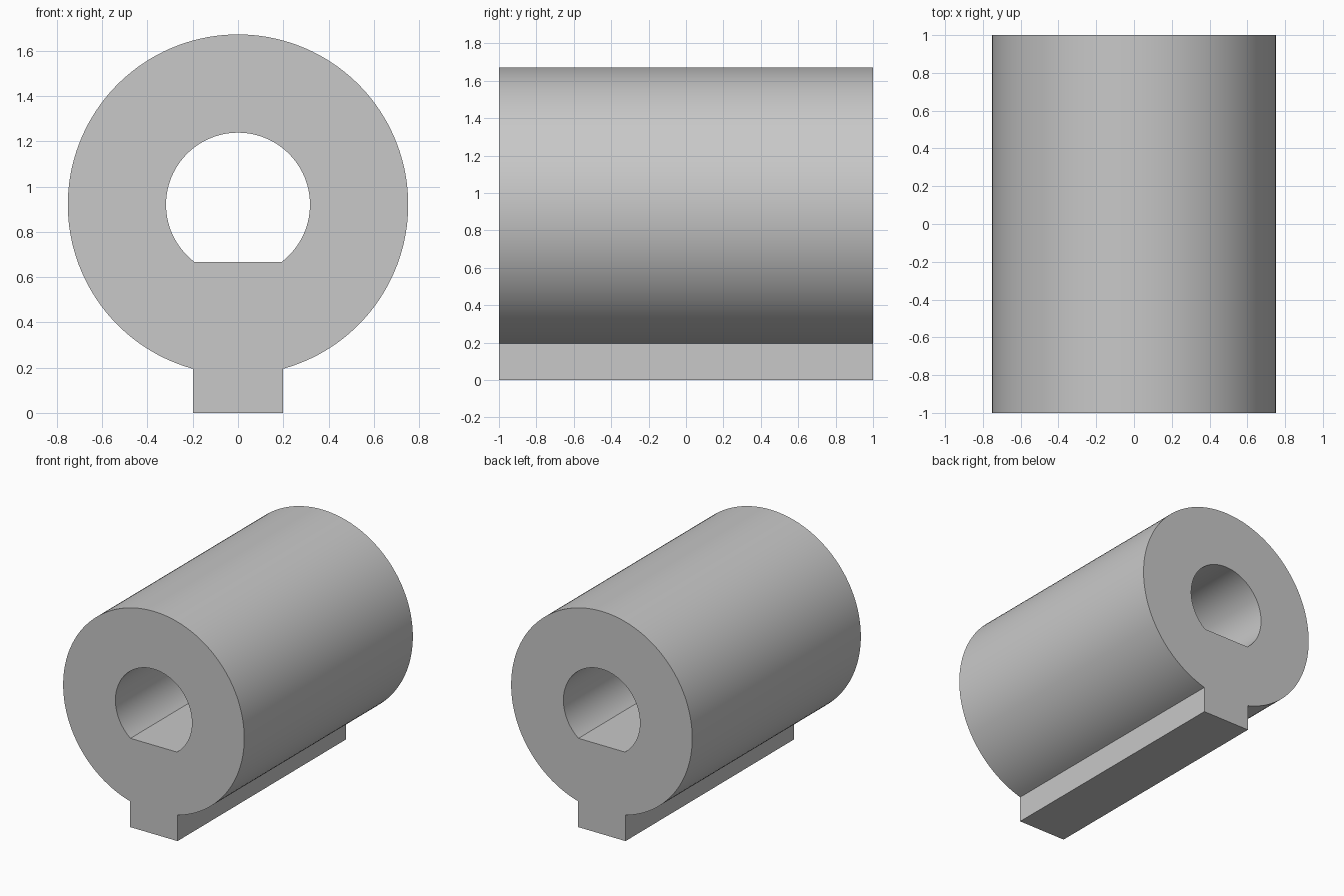
import bpy
import bmesh
import math
from mathutils import Vector

cube = bpy.data.objects.get("Cube")
if cube:
    bpy.data.objects.remove(cube)

CENTRE_Z = 0.92
OUTER_R = 0.752
BORE_R = 0.318
FLAT_DROP = 0.253      # flat of the bore, below the centre
KEY_HALF = 0.198
LENGTH = 2.0


def arc(radius, gap, steps):
    """Points round a circle, leaving an opening of half-angle gap at the bottom."""
    start = -math.pi / 2 + gap
    sweep = 2 * math.pi - 2 * gap
    return [(radius * math.cos(start + sweep * i / steps),
             CENTRE_Z + radius * math.sin(start + sweep * i / steps))
            for i in range(steps + 1)]


def add_loop(bm, points):
    verts = [bm.verts.new((x, -LENGTH / 2, z)) for x, z in points]
    return [bm.edges.new((v, verts[i - 1])) for i, v in enumerate(verts)]


# Outline: round body with a square key below, and a D-shaped bore
outline = arc(OUTER_R, math.asin(KEY_HALF / OUTER_R), 128)
outline += [(-KEY_HALF, 0), (KEY_HALF, 0)]
bore = arc(BORE_R, math.acos(FLAT_DROP / BORE_R), 80)

# Fill the end face and extrude it along the length
bm = bmesh.new()
edges = add_loop(bm, outline) + add_loop(bm, bore)
bmesh.ops.triangle_fill(bm, edges=edges, use_beauty=True, normal=Vector((0, -1, 0)))
result = bmesh.ops.extrude_face_region(bm, geom=bm.faces[:], use_keep_orig=True)
moved = [g for g in result["geom"] if isinstance(g, bmesh.types.BMVert)]
bmesh.ops.translate(bm, verts=moved, vec=(0, LENGTH, 0))
bmesh.ops.recalc_face_normals(bm, faces=bm.faces[:])

mesh = bpy.data.meshes.new("keyed_sleeve")
bm.to_mesh(mesh)
bm.free()
sleeve = bpy.data.objects.new("keyed_sleeve", mesh)
bpy.context.collection.objects.link(sleeve)

# Plain grey
grey = bpy.data.materials.new("light_grey")
grey.use_nodes = True
colour = (0.58, 0.58, 0.58, 1)
grey.diffuse_color = colour
grey.node_tree.nodes["Principled BSDF"].inputs["Base Color"].default_value = colour
mesh.materials.append(grey)

# Smooth round walls, sharp rims
bpy.ops.object.select_all(action="DESELECT")
sleeve.select_set(True)
bpy.context.view_layer.objects.active = sleeve
bpy.ops.object.shade_smooth_by_angle(angle=math.radians(30))
